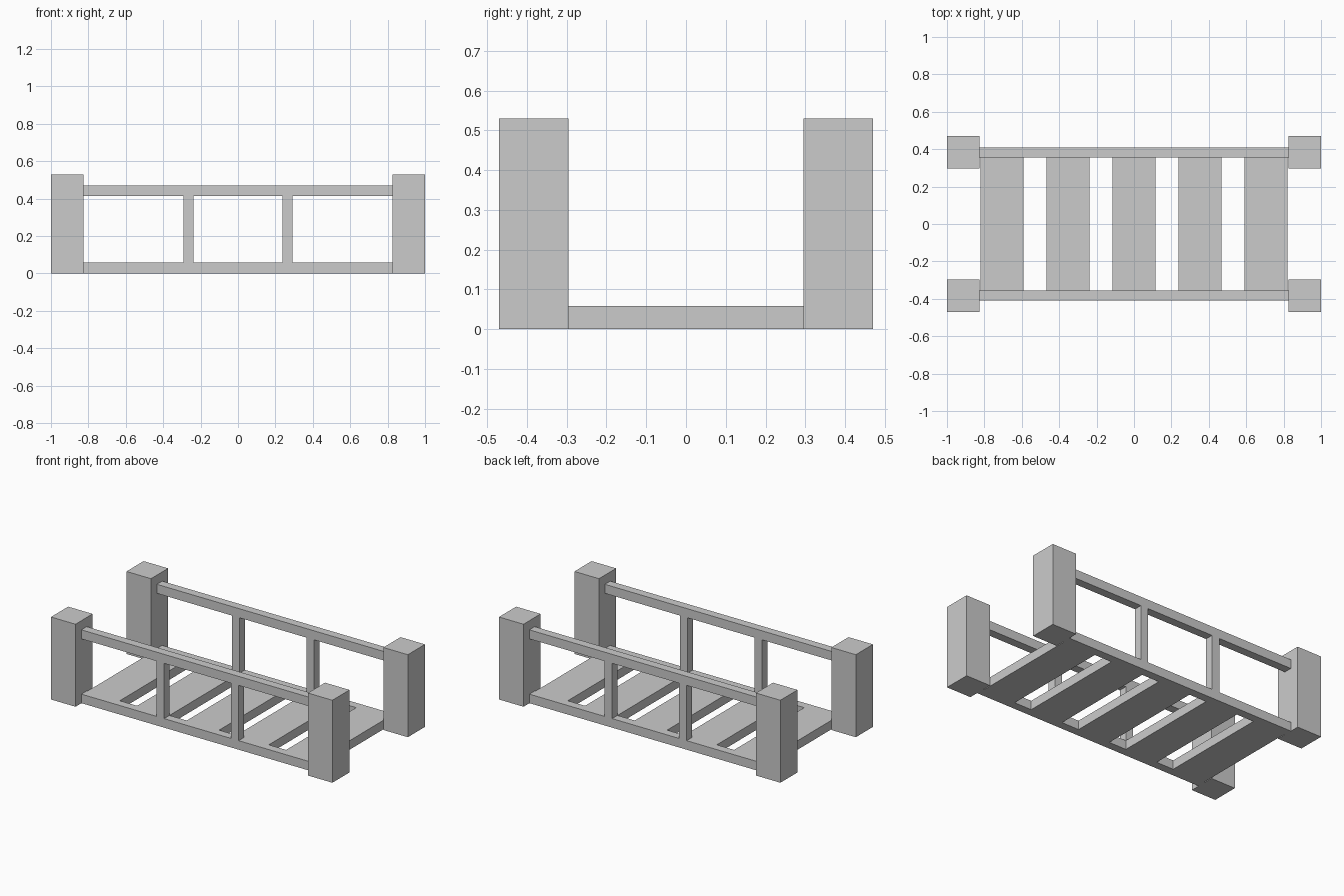
import bpy
import bmesh
from mathutils import Vector

if "Cube" in bpy.data.objects:
    bpy.data.objects.remove(bpy.data.objects["Cube"])


def box(name, x, y, z):
    """Box spanning the (min, max) ranges on each axis."""
    bm = bmesh.new()
    bmesh.ops.create_cube(bm, size=1)
    size = Vector((x[1] - x[0], y[1] - y[0], z[1] - z[0]))
    centre = Vector((sum(x), sum(y), sum(z))) / 2
    bmesh.ops.scale(bm, vec=size, verts=bm.verts)
    mesh = bpy.data.meshes.new(name)
    bm.to_mesh(mesh)
    bm.free()
    obj = bpy.data.objects.new(name, mesh)
    obj.location = centre
    bpy.context.collection.objects.link(obj)
    return obj


def span(centre, width):
    return (centre - width / 2, centre + width / 2)


POST_X, POST_Y = 0.913, 0.383
RAIL_W, RAIL_Y = 0.054, span(0.383, 0.054)
FLOOR_H = 0.058

for side, s in (("front", -1), ("back", 1)):
    y_rail = span(s * POST_Y, RAIL_W)
    # Corner posts
    for end, e in (("left", -1), ("right", 1)):
        box(f"{side}_{end}_post", span(e * POST_X, 0.174),
            span(s * POST_Y, 0.174), (0, 0.53))
    # Bottom and top rails between the posts
    box(f"{side}_bottom_rail", (-0.826, 0.826), y_rail, (0, FLOOR_H))
    box(f"{side}_top_rail", (-0.826, 0.826), y_rail, (0.413, 0.471))
    # Balusters
    for end, e in (("left", -1), ("right", 1)):
        box(f"{side}_{end}_baluster", span(e * 0.265, 0.054), y_rail,
            (FLOOR_H, 0.413))

# Floor slats
for i in range(5):
    box(f"floor_slat_{i + 1}", span((i - 2) * 0.353, 0.23),
        (-RAIL_Y[0], RAIL_Y[0]), (0, FLOOR_H))
